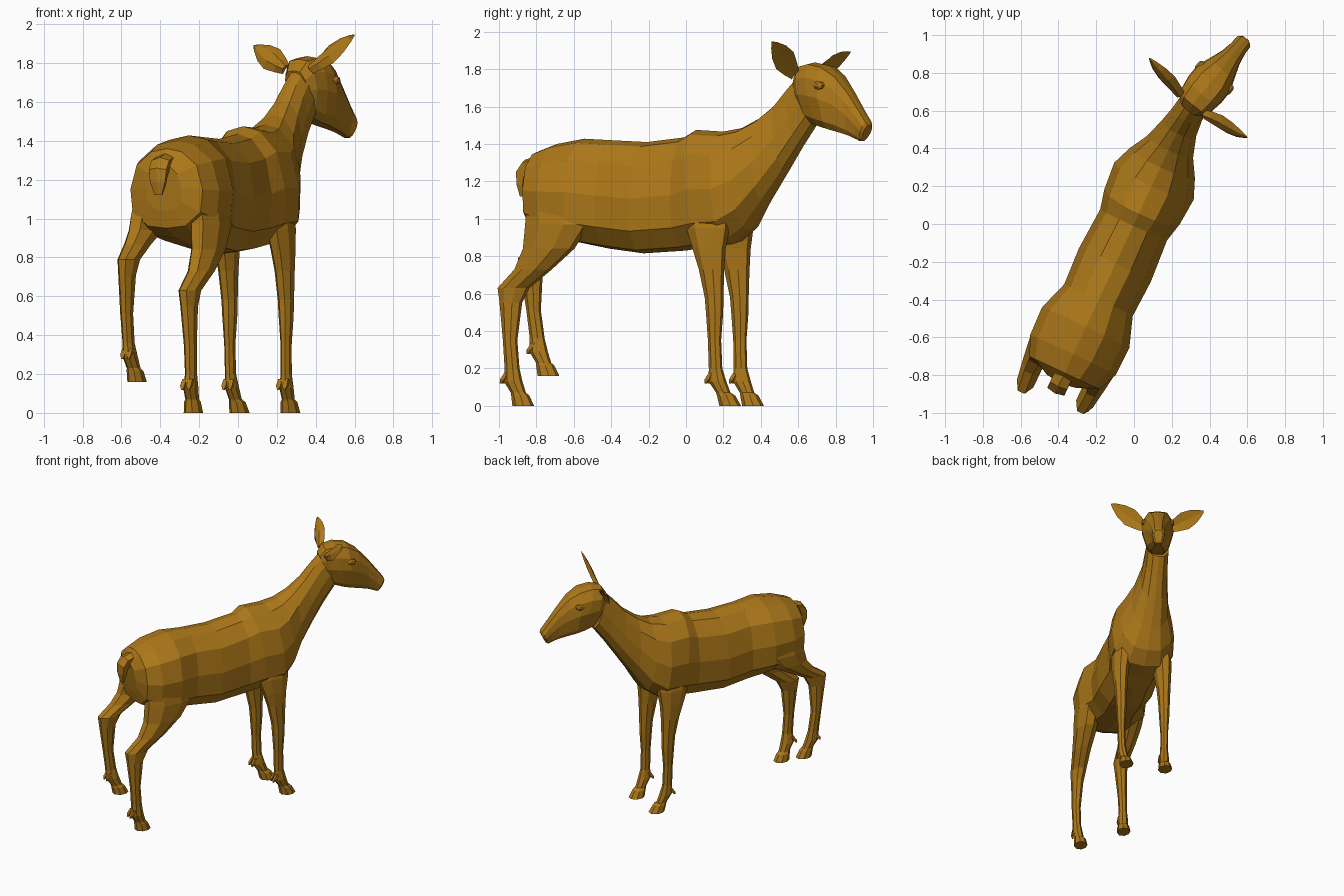
import bpy, bmesh, math
from mathutils import Vector

coat = bpy.data.materials.new("coat")
coat.diffuse_color = (0.42, 0.19, 0.01, 1)


def frame(yaw, ox=0, oy=0):
    """Map (forward, right, up) of a yawed frame to world space."""
    c, s = math.cos(math.radians(yaw)), math.sin(math.radians(yaw))
    return lambda f, r, z: Vector((ox + s * f + c * r, oy + c * f - s * r, z))


body = frame(25)
head = frame(39, 0.33, 0.672)


def loft(name, rings):
    bm = bmesh.new()
    loops = [[bm.verts.new(p) for p in ring] for ring in rings]
    n = len(loops[0])
    for a, b in zip(loops, loops[1:]):
        for i in range(n):
            j = (i + 1) % n
            bm.faces.new((a[i], a[j], b[j], b[i]))
    bm.faces.new(loops[0])
    bm.faces.new(loops[-1])
    bmesh.ops.recalc_face_normals(bm, faces=bm.faces)
    mesh = bpy.data.meshes.new(name)
    bm.to_mesh(mesh)
    bm.free()
    mesh.materials.append(coat)
    ob = bpy.data.objects.new(name, mesh)
    bpy.context.collection.objects.link(ob)
    return ob


def section(fr, half, top, bottom, w, shift=0):
    """Symmetric cross-section spanned from a bottom point to a top point."""
    prof = half + [(-x, h) for x, h in half[-2:0:-1]]
    return [fr(bottom[0] + (top[0] - bottom[0]) * h, shift + x * w,
               bottom[1] + (top[1] - bottom[1]) * h) for x, h in prof]


def oval(f, r, z, a, b, n=8):
    return [body(f + a * math.cos(t), r + b * math.sin(t), z)
            for t in (2 * math.pi * (i + 0.5) / n for i in range(n))]


# Torso and neck: top (forward, z), bottom (forward, z), half width, sideways shift
torso_half = [(0, 1), (.42, .96), (.83, .79), (1, .49), (.94, .2), (.52, .03), (0, 0)]
torso = [
    ((-.925, 1.28), (-.89, 1.04), .10, 0),
    ((-.87, 1.36), (-.87, .95), .205, 0),
    ((-.76, 1.40), (-.77, .90), .25, 0),
    ((-.60, 1.428), (-.61, .87), .255, 0),
    ((-.44, 1.42), (-.45, .84), .20, 0),
    ((-.23, 1.41), (-.25, .815), .21, 0),
    ((-.01, 1.435), (0, .83), .195, 0),
    ((.06, 1.475), (.14, .85), .22, 0),
    ((.22, 1.466), (.28, .865), .232, 0),
    ((.33, 1.485), (.38, .94), .19, 0),
    ((.43, 1.535), (.47, 1.08), .135, 0),
    ((.53, 1.61), (.59, 1.25), .10, .002),
    ((.61, 1.70), (.68, 1.38), .085, .01),
    ((.69, 1.78), (.77, 1.50), .08, .02),
]
loft("torso_and_neck", [section(body, torso_half, *r) for r in torso])

# Head
head_half = [(0, 1), (.6, .97), (.95, .76), (1, .48), (.72, .12), (.4, 0), (0, 0)]
skull = [
    ((-.085, 1.76), (-.02, 1.56), .07, .01),
    ((-.045, 1.82), (.02, 1.52), .10, .01),
    ((.03, 1.836), (.09, 1.495), .112, .01),
    ((.12, 1.82), (.15, 1.48), .112, .01),
    ((.20, 1.77), (.22, 1.462), .083, .01),
    ((.28, 1.68), (.28, 1.445), .058, .01),
    ((.355, 1.58), (.33, 1.425), .046, .01),
    ((.40, 1.52), (.355, 1.415), .045, .01),
    ((.408, 1.50), (.37, 1.425), .032, .01),
]
loft("head", [section(head, head_half, *r) for r in skull])

for side, label in ((1, "right"), (-1, "left")):
    # Eye: flattened bulge on the cheek
    loft("eye_" + label, [[head(.138 + k * .034 * math.cos(t), .01 + side * v,
                                1.712 + k * .024 * math.sin(t))
                           for t in (math.pi * i / 4 for i in range(8))]
                          for k, v in ((1, .085), (.9, .108), (.4, .118))])

    # Ear: cupped leaf
    base = Vector((-.035, .085, 1.765))
    tip = Vector((.005, .333, 1.945 if side > 0 else 1.89))
    axis = (tip - base).normalized()
    wide = (Vector((.45, -.45, .75)) - axis * Vector((.45, -.45, .75)).dot(axis)).normalized()
    thick = axis.cross(wide)
    if thick.x > 0:
        thick = -thick
    rings = []
    for k, w, d in ((0, .028, .028), (.2, .048, .026), (.45, .066, .024),
                    (.7, .052, .018), (.9, .024, .01), (1, .005, .003)):
        c = base.lerp(tip, k)
        pts = (c + wide * w, c + thick * d + wide * w * .4, c + thick * d - wide * w * .4,
               c - wide * w, c + thick * d * .35)
        rings.append([head(p.x, .01 + side * p.y, p.z) for p in pts])
    loft("ear_" + label, rings)

# Tail
loft("tail", [section(body, [(0, 1), (1, .8), (.8, .1), (0, 0)], *r) for r in (
    ((-.87, 1.34), (-.87, 1.25), .05), ((-.95, 1.315), (-.92, 1.24), .05),
    ((-.99, 1.26), (-.935, 1.22), .05), ((-.99, 1.19), (-.945, 1.17), .042),
    ((-.975, 1.12), (-.955, 1.12), .02))])

# Legs: forward, right, z, half length, half width
front_leg = [
    (.19, .14, 1.06, .13, .06), (.20, .15, .95, .125, .068), (.21, .158, .84, .095, .058),
    (.225, .16, .73, .072, .048), (.24, .16, .58, .052, .04), (.243, .16, .50, .048, .037),
    (.243, .16, .35, .037, .027), (.248, .158, .20, .038, .027), (.258, .155, .13, .05, .034),
    (.29, .15, .07, .04, .032), (.305, .147, .055, .05, .042), (.328, .144, 0, .06, .05),
]
hind_leg = [
    (-.70, .15, 1.14, .16, .085), (-.68, .168, .97, .19, .085), (-.73, .172, .84, .15, .076),
    (-.82, .174, .73, .108, .062), (-.94, .165, .63, .092, .052), (-.955, .168, .55, .064, .042),
    (-.956, .175, .35, .04, .032), (-.945, .174, .20, .042, .029), (-.94, .17, .13, .052, .037),
    (-.912, .165, .07, .042, .034), (-.902, .162, .055, .05, .042), (-.886, .16, 0, .06, .048),
]


def leg(name, rows, side, lift=0):
    rings = []
    for f, r, z, a, b in rows:
        k = min(1, max(0, (1.14 - z) / .48))      # lift fades out toward the hip
        back = .035 * min(1, lift * 10) * k * min(1, z / .5)
        rings.append(oval(f - back, side * r, z + lift * k, a, b))
    loft(name, rings)
    # Dewclaws behind the fetlock
    f, r, z, a, b = rows[8]
    for i, d in enumerate((-.018, .018)):
        loft(f"{name}_dewclaw_{i}", [oval(f - a * k, side * r + d, z + lift + dz, h, h, 4)
             for k, dz, h in ((.6, .045, .014), (1.0, .01, .018), (1.25, -.012, .006))])


for side, label in ((1, "right"), (-1, "left")):
    leg("front_leg_" + label, front_leg, side)
    leg("hind_leg_" + label, hind_leg, side, 0 if side > 0 else .16)
